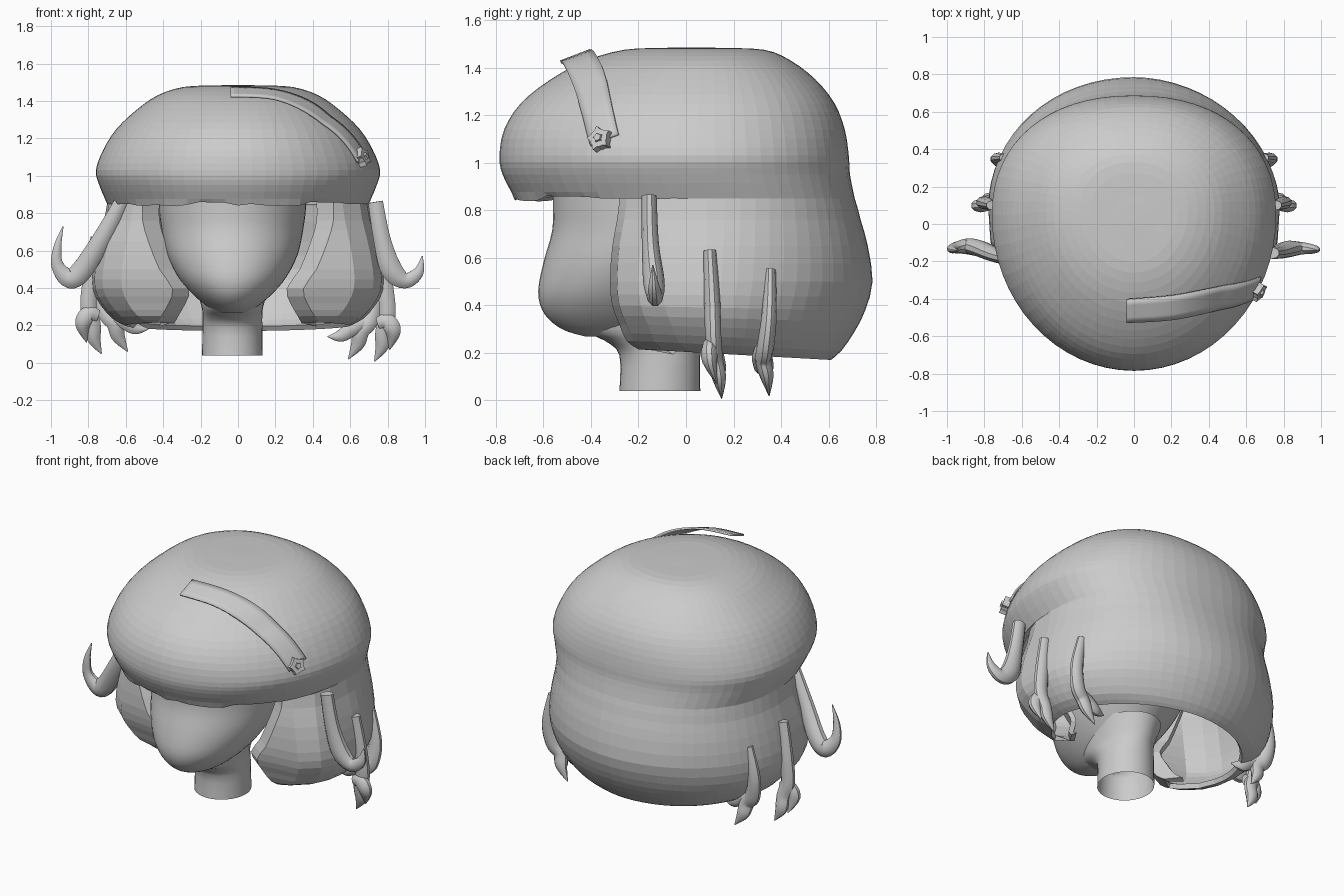
import bpy, bmesh, math, random
from mathutils import Vector
from mathutils.bvhtree import BVHTree

if "Cube" in bpy.data.objects:
    bpy.data.objects.remove(bpy.data.objects["Cube"])

random.seed(4)
grey = bpy.data.materials.new("light_grey")
grey.diffuse_color = (0.6, 0.6, 0.6, 1)
grey.use_nodes = True
grey.node_tree.nodes["Principled BSDF"].inputs["Base Color"].default_value = grey.diffuse_color


def spline(rows, steps):
    """Catmull-Rom interpolation through rows of numbers."""
    out = []
    for i in range(len(rows) - 1):
        a, b, c, d = (rows[max(0, min(len(rows) - 1, i + k))] for k in (-1, 0, 1, 2))
        for s in range(steps):
            t = s / steps
            out.append(tuple(0.5 * (2 * q + (r - p) * t + (2 * p - 5 * q + 4 * r - u) * t * t
                                    + (3 * q - p - 3 * r + u) * t ** 3)
                             for p, q, r, u in zip(a, b, c, d)))
    return out + [tuple(rows[-1])]


def loft(name, rings, closed=True, caps=(False, False), thick=0, smooth=False):
    bm = bmesh.new()
    grid = [[bm.verts.new(p) for p in ring] for ring in rings]
    n = len(rings[0])
    for a, b in zip(grid, grid[1:]):
        for i in range(n if closed else n - 1):
            j = (i + 1) % n
            bm.faces.new((a[i], a[j], b[j], b[i]))
    if caps[0]:
        bm.faces.new(grid[0][::-1])
    if caps[1]:
        bm.faces.new(grid[-1])
    me = bpy.data.meshes.new(name)
    bm.to_mesh(me)
    bm.free()
    ob = bpy.data.objects.new(name, me)
    bpy.context.collection.objects.link(ob)
    me.materials.append(grey)
    if thick:
        m = ob.modifiers.new("thickness", 'SOLIDIFY')
        m.thickness, m.offset = thick, -1
    if smooth:
        bpy.context.view_layer.objects.active = ob
        ob.select_set(True)
        bpy.ops.object.shade_smooth_by_angle(angle=math.radians(40))
        ob.select_set(False)
    return ob


def power(v, e):
    return math.copysign(abs(v) ** e, v)


def oval(cx, z, yf, yb, w, n, mid=0.5, front=1.0, back=1.0):
    """Horizontal oval from front y, back y and half width; exponents square or pinch each half."""
    cy = yf + (yb - yf) * mid
    pts = []
    for i in range(n):
        c, s = math.cos(2 * math.pi * i / n), math.sin(2 * math.pi * i / n)
        e, r = (back, yb - cy) if s > 0 else (front, cy - yf)
        pts.append(Vector((cx + w * power(c, e), cy + r * power(s, e), z)))
    return pts


# Crown and fringe: rows of z, front y, back y, half width
crown = [(0.85, -0.72, 0.71, 0.70), (0.95, -0.772, 0.69, 0.742), (1.03, -0.785, 0.685, 0.76),
         (1.14, -0.765, 0.668, 0.72), (1.25, -0.695, 0.625, 0.65), (1.35, -0.57, 0.545, 0.545),
         (1.43, -0.42, 0.44, 0.43), (1.475, -0.26, 0.33, 0.29), (1.483, -0.1, 0.15, 0.12),
         (1.485, 0.0, 0.03, 0.015)]
rings = [oval(0, *r, 64, 0.565, 1.0, 0.9) for r in spline(crown, 3)]
for p in rings[0]:                       # ragged fringe edge
    if p.y < -0.4:
        p.z += random.uniform(-0.015, 0.012)
crown_ob = loft("crown_hair", rings, caps=(False, True), thick=0.05)
mesh = crown_ob.data
tree = BVHTree.FromPolygons([v.co for v in mesh.vertices], [tuple(f.vertices) for f in mesh.polygons])


def rest_on_crown(p, low, high):
    """Keep a point between two heights above the crown surface."""
    p = Vector(p)
    hit, normal, _, _ = tree.find_nearest(p)
    if normal.dot(hit - Vector((0, 0, 0.8))) < 0:
        normal = -normal
    height = (p - hit).dot(normal)
    return p + normal * (min(max(height, low), high) - height), normal


# Lower hair: rows of z, back y, half width, lock front y, lock inner x
lower = [(0.17, 0.61, 0.60, -0.20, 0.34), (0.21, 0.655, 0.67, -0.25, 0.32), (0.29, 0.71, 0.735, -0.28, 0.28),
         (0.38, 0.755, 0.775, -0.31, 0.26), (0.50, 0.785, 0.775, -0.32, 0.33), (0.65, 0.765, 0.745, -0.31, 0.39),
         (0.76, 0.735, 0.715, -0.29, 0.42), (0.85, 0.71, 0.70, -0.28, 0.42), (0.90, 0.68, 0.68, -0.28, 0.42)]


def curtain(z, yb, w, yl, xin):
    up = min(1, max(0, (z - 0.4) / 0.45))
    side = [(xin + 0.06, yl + 0.16), (xin, yl + 0.07), (xin + 0.09, yl), (w * 0.8, yl + 0.03),
            (w * 0.93, yl + 0.12), (w * 0.985, yl + 0.22)]
    arc = [(math.cos(math.pi * i / 32), math.sin(math.pi * i / 32)) for i in range(33)]
    back = []
    for c, s in arc:                          # the right rear corner is a little slimmer
        e = (1.08 if c > 0 else 1.0) * (1 - up) + 0.9 * up
        back.append((w * power(c, e), 0.088 + (yb - 0.088) * abs(s) ** e))
    outline = side + back + [(-x, y) for x, y in reversed(side)]
    rise = 0.045 * max(0, (0.5 - z) / 0.33)   # hem climbs toward the front
    return [(x, y, z + rise * min(1, max(0, (0.61 - y) / 0.81))) for x, y in outline]


loft("lower_hair", [curtain(*r) for r in spline(lower, 2)], closed=False, thick=0.03)

# Head and neck
head = [(0.268, -0.42, -0.20, 0.07), (0.29, -0.50, -0.10, 0.115), (0.325, -0.56, -0.03, 0.165),
        (0.38, -0.605, 0.03, 0.225), (0.46, -0.622, 0.10, 0.29), (0.58, -0.60, 0.20, 0.35),
        (0.72, -0.562, 0.28, 0.38), (0.85, -0.56, 0.33, 0.395), (1.0, -0.55, 0.35, 0.39),
        (1.18, -0.44, 0.30, 0.32), (1.3, -0.2, 0.12, 0.13)]
loft("head", [oval(-0.03, *r, 48) for r in spline(head, 3)], caps=(True, True), smooth=True)
neck = [(0.04, -0.28, 0.06, 0.162), (0.19, -0.28, 0.06, 0.16), (0.25, -0.34, 0.065, 0.16),
        (0.30, -0.43, 0.08, 0.165), (0.42, -0.44, 0.12, 0.2)]
loft("neck", [oval(-0.03, *r, 32) for r in spline(neck, 3)], smooth=True)

# Hair band: a ribbon between its front and back edges, resting on the crown
front_edge = [(-0.04, -0.53, 1.43), (0.2, -0.515, 1.415), (0.4, -0.475, 1.325), (0.55, -0.43, 1.19), (0.64, -0.40, 1.07)]
back_edge = [(-0.04, -0.405, 1.478), (0.2, -0.385, 1.465), (0.4, -0.35, 1.395), (0.56, -0.315, 1.26), (0.68, -0.285, 1.12)]
fr, bk = spline(front_edge, 6), spline(back_edge, 6)
band = []
for k in range(5):
    row = [Vector(a).lerp(Vector(b), k / 4) for a, b in zip(fr, bk)]
    band.append([rest_on_crown(p, 0.014, 0.06)[0] for p in row])
loft("hair_band", band, closed=False, thick=0.012, smooth=True)

# Star ornament on the band end
centre, out = rest_on_crown((0.655, -0.355, 1.095), 0.02, 0.03)
u = out.cross(Vector((0, 0, 1))).normalized()
v = out.cross(u)


def star(depth, scale):
    pts = []
    for i in range(20):
        r = scale * (0.055 if i % 4 == 0 else 0.04)
        a = -2 * math.pi * i / 20
        pts.append(centre + out * depth + u * r * math.cos(a) + v * r * math.sin(a))
    return pts


loft("star_ornament", [star(-0.02, 1), star(0.02, 1), star(0.02, 0.4), star(0.03, 0.35)], caps=(True, True))


# Curled strands: tapered tubes through rows of x, y, z, radius
def strand(name, rows, flip=False, lift=0):
    if flip:
        rows = [(-x, y, z + lift, r) for x, y, z, r in rows]
    path = spline(rows, 5)
    pts = [Vector(p[:3]) for p in path]
    tube = []
    for i, p in enumerate(pts):
        t = (pts[min(i + 1, len(pts) - 1)] - pts[max(i - 1, 0)]).normalized()
        a = Vector((0, 1, 0))
        a = (a - t * a.dot(t)).normalized()
        b = t.cross(a)
        r = max(path[i][3], 0.002)
        tube.append([p + a * r * 0.75 * math.cos(k * math.pi / 5) + b * r * math.sin(k * math.pi / 5)
                     for k in range(10)])
    loft(name, tube, caps=(True, True), smooth=True)


strand("right_hook", [(0.735, -0.155, 0.86, 0.042), (0.77, -0.15, 0.66, 0.048), (0.82, -0.135, 0.5, 0.06),
                      (0.895, -0.13, 0.44, 0.045), (0.965, -0.135, 0.485, 0.03), (0.985, -0.14, 0.57, 0.003)])
strand("left_hook", [(-0.62, -0.2, 0.865, 0.04), (-0.73, -0.17, 0.66, 0.052), (-0.83, -0.13, 0.5, 0.06),
                     (-0.90, -0.12, 0.45, 0.055), (-0.965, -0.13, 0.52, 0.035), (-0.965, -0.14, 0.62, 0.022),
                     (-0.935, -0.14, 0.73, 0.003)])
middle = [(0.755, 0.10, 0.63, 0.035), (0.785, 0.11, 0.42, 0.045), (0.80, 0.115, 0.26, 0.045),
          (0.775, 0.125, 0.17, 0.042), (0.77, 0.14, 0.09, 0.038), (0.73, 0.15, 0.008, 0.003)]
middle_tip = [(0.75, 0.11, 0.21, 0.035), (0.80, 0.10, 0.22, 0.045), (0.83, 0.10, 0.165, 0.042),
              (0.81, 0.13, 0.07, 0.003)]
rear = [(0.69, 0.355, 0.55, 0.03), (0.725, 0.35, 0.36, 0.042), (0.705, 0.335, 0.23, 0.048),
        (0.66, 0.325, 0.17, 0.045), (0.64, 0.34, 0.10, 0.038), (0.59, 0.35, 0.02, 0.003)]
rear_tip = [(0.70, 0.33, 0.22, 0.03), (0.62, 0.31, 0.19, 0.042), (0.55, 0.31, 0.145, 0.035),
            (0.48, 0.30, 0.14, 0.003)]
for part, rows in (("middle_strand", middle), ("middle_strand_tip", middle_tip),
                   ("rear_strand", rear), ("rear_strand_tip", rear_tip)):
    strand("right_" + part, rows)
    strand("left_" + part, rows, True, 0.04)
